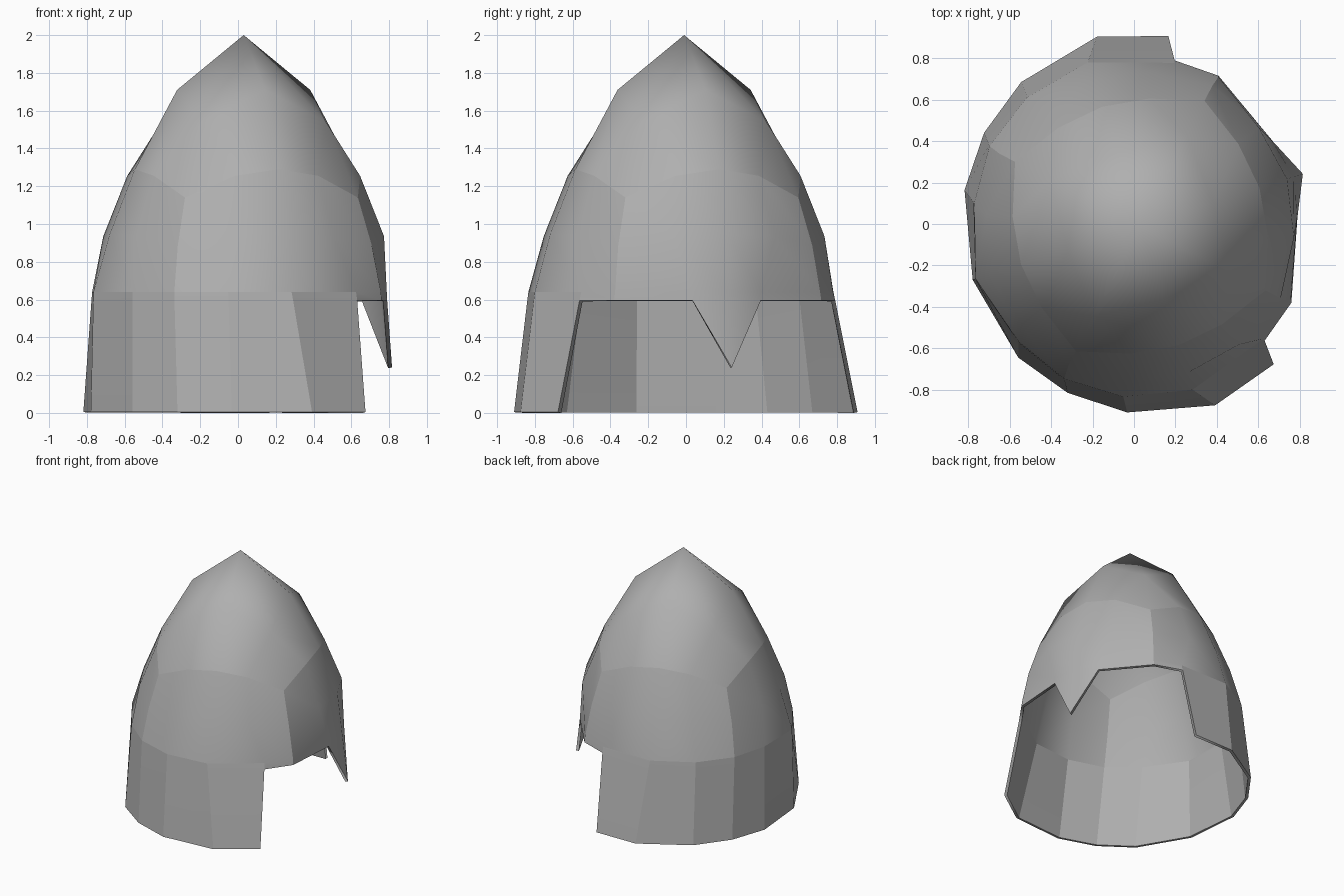
import bpy, bmesh
from math import sin, cos, radians
from mathutils import Matrix

if "Cube" in bpy.data.objects:
    bpy.data.objects.remove(bpy.data.objects["Cube"])

bm = bmesh.new()


def polar(samples):
    """(angle, radius, z) -> (u, v, z), u pointing to the face opening"""
    return [(r * cos(radians(a)), r * sin(radians(a)), z) for a, r, z in samples]


def ring(half):
    """Mirror half a ring (front to back, columns 0-8) into 16 vertices"""
    verts = [bm.verts.new(p) if p else None for p in half]
    left = [bm.verts.new((p[0], -p[1], p[2])) if p else None for p in half[1:8]]
    return verts + left[::-1]


def flat(points, z):
    return [p and (p[0], p[1], z) for p in points]


def band(mid, near, corner):
    """Half ring repeating (radius, z) at side middles, near-corner columns and corners"""
    angles = (0, 22, 45, 68, 90, 112, 135, 158, 180)
    kinds = (mid, near, corner, near) * 2 + (mid,)
    return polar([(a, *k) for a, k in zip(angles, kinds)])


# Half outlines of the rings, from nose to back
crown = band((.605, 1.29), (.618, 1.255), (.68, 1.14))
middle = band((.745, .945), (.745, .935), (.763, .885))
brow = [(.779, 0), (.733, .195), (.58, .57), (.40, .70), (0, .83),
        (-.33, .76), (-.575, .59), (-.73, .35), (-.835, 0)]
lip = [(.784, 0), (.737, .19), (.582, .576), (.403, .711), (.006, .838),
       (-.33, .766), (-.576, .596), (-.732, .356), (-.836, 0)]
hem = [None] * 3 + [(.41, .833), (.08, .935), (-.335, .838), (-.58, .66),
                    (-.755, .425), (-.85, 0)]

rings = [ring(crown), ring(middle), ring(flat(brow, .64)), ring(flat(lip, .595)),
         ring(flat(hem, .004))]

# Walls, leaving the face opening free in the lowest row
for upper, lower in zip(rings, rings[1:]):
    for i in range(16):
        j = (i + 1) % 16
        if lower[i] and lower[j]:
            bm.faces.new((upper[i], lower[i], lower[j], upper[j]))

# Pointed crown: apex, ring of eight, then the crown ring
apex = bm.verts.new((0, 0, 2))
top = [bm.verts.new(p) for p in polar(
    [(45 * k, .49, 1.54) if k % 2 else (45 * k, .37, 1.71) for k in range(8)])]
o = rings[0]
for k in range(0, 8, 2):
    a, d, b = top[k], top[k + 1], top[(k + 2) % 8]
    c = 2 * k
    bm.faces.new((apex, a, d, b))
    bm.faces.new((a, o[c], o[c + 1], d))
    bm.faces.new((d, o[c + 1], o[c + 2], o[c + 3]))
    bm.faces.new((d, o[c + 3], o[(c + 4) % 16], b))

# Nose guard
tip = bm.verts.new((.825, 0, .24))
front = rings[3]
bm.faces.new((front[0], front[15], tip))
bm.faces.new((front[1], front[0], tip))

# Creases: crown edge, brow line, corner columns, cheek panels, open edges
bmesh.ops.recalc_face_normals(bm, faces=bm.faces)
for f in bm.faces:
    f.smooth = True


def crease(p, q):
    e = bm.edges.get((p, q)) if p and q else None
    if e:
        e.smooth = False


for i in range(16):
    crease(o[i], o[(i + 1) % 16])
    if 3 <= i <= 12:
        crease(rings[2][i], rings[2][i + 1])
    for r in range(4):
        if i % 4 == 2 or (r >= 2 and 3 <= i <= 13):
            crease(rings[r][i], rings[r + 1][i])
for e in bm.edges:
    if e.is_boundary:
        e.smooth = False

# Turn the helmet to its facing direction
bm.transform(Matrix.Translation((.03, -.01, 0)) @ Matrix.Rotation(radians(17.8), 4, 'Z'))
mesh = bpy.data.meshes.new("helmet_shell")
bm.to_mesh(mesh)
bm.free()
helmet = bpy.data.objects.new("helmet_shell", mesh)
bpy.context.collection.objects.link(helmet)

# Dark iron grey
iron = bpy.data.materials.new("iron")
iron.diffuse_color = (.43, .43, .43, 1)
iron.use_nodes = True
iron.node_tree.nodes["Principled BSDF"].inputs["Base Color"].default_value = iron.diffuse_color
mesh.materials.append(iron)

# Thin sheet thickness, inward
solid = helmet.modifiers.new("thickness", 'SOLIDIFY')
solid.thickness = .022
solid.offset = -1
